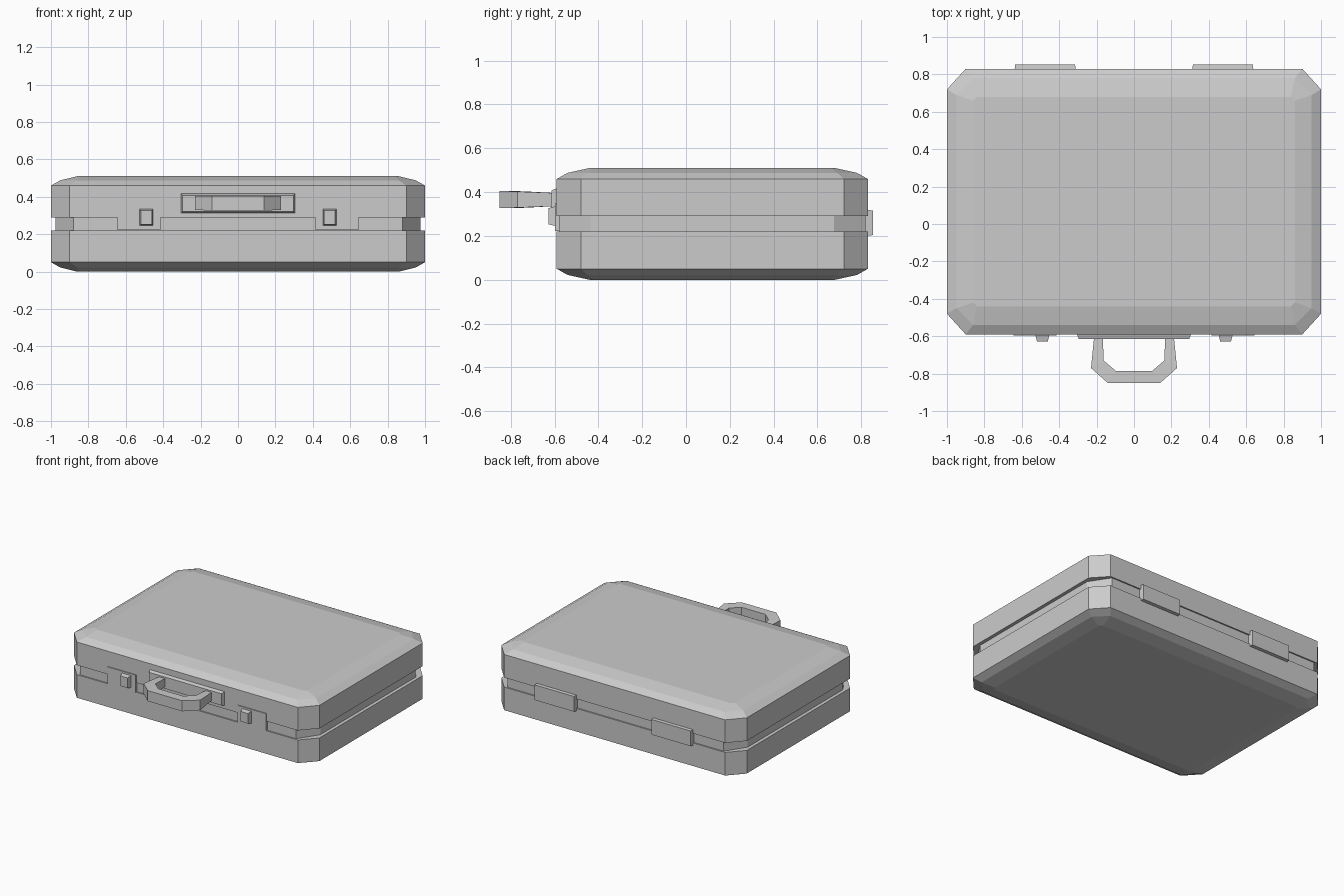
import bpy, bmesh

cube = bpy.data.objects.get("Cube")
if cube:
    bpy.data.objects.remove(cube, do_unlink=True)

grey = bpy.data.materials.new("plain grey")
grey.use_nodes = True
grey.diffuse_color = (0.6, 0.6, 0.6, 1)
grey.node_tree.nodes["Principled BSDF"].inputs["Base Color"].default_value = (0.6, 0.6, 0.6, 1)

MID_Y = 0.12  # middle of the case from front to back


def loft(name, rings):
    """Skin a stack of equal-length closed rings and cap both ends."""
    bm = bmesh.new()
    loops = [[bm.verts.new(p) for p in ring] for ring in rings]
    for a, b in zip(loops, loops[1:]):
        for i in range(len(a)):
            j = (i + 1) % len(a)
            bm.faces.new((a[i], a[j], b[j], b[i]))
    bm.faces.new(loops[0])
    bm.faces.new(loops[-1])
    bmesh.ops.recalc_face_normals(bm, faces=bm.faces)
    mesh = bpy.data.meshes.new(name)
    bm.to_mesh(mesh)
    bm.free()
    mesh.materials.append(grey)
    obj = bpy.data.objects.new(name, mesh)
    bpy.context.collection.objects.link(obj)
    return obj


def octagon(hx, hy, cx, cy, z):
    """Rectangle with cut corners, lying flat at height z."""
    quarter = [(hx, hy - cy), (hx - cx, hy)]
    pts = quarter + [(-x, y) for x, y in reversed(quarter)]
    pts += [(-x, -y) for x, y in pts]
    return [(x, y + MID_Y, z) for x, y in pts]


def plate(name, x, z, y_back, y_front, hx, hz, taper):
    """Upright block whose outer face is narrowed by taper."""
    def ring(y, t):
        return [(x + sx * (hx - t), y, z + sz * (hz - t))
                for sx, sz in ((-1, -1), (1, -1), (1, 1), (-1, 1))]
    return loft(name, [ring(y_back, 0), ring(y_front, taper)])


# Two matching shells with softened outer faces
def shell(name, height):
    return loft(name, [
        octagon(1.0, 0.71, 0.10, 0.11, height(0.22)),
        octagon(1.0, 0.71, 0.10, 0.11, height(0.05)),
        octagon(0.95, 0.66, 0.09, 0.09, height(0.022)),
        octagon(0.86, 0.56, 0.02, 0.02, height(0.0))])


shell("lower_shell", lambda z: z)
shell("upper_shell", lambda z: 0.51 - z)

# Recessed band between the shells
loft("middle_band", [octagon(0.975, 0.70, 0.095, 0.145, z) for z in (0.2, 0.31)])

# Paired clasps and hinges
for side, sx in (("right", -1), ("left", 1)):
    plate(side + "_clasp_plate", sx * 0.53, 0.285, -0.57, -0.597, 0.115, 0.063, 0)
    plate(side + "_clasp_button", sx * 0.49, 0.29, -0.59, -0.627, 0.038, 0.046, 0.009)
    plate(side + "_hinge", sx * 0.475, 0.26, 0.80, 0.853, 0.166, 0.062, 0.006)

# Handle mount and carrying handle
plate("handle_mount", 0, 0.365, -0.58, -0.614, 0.308, 0.055, 0.012)

# Half path of the handle: outer point, inner point, half thickness
half = [((0.213, -0.60), (0.167, -0.60), 0.03),
        ((0.23, -0.77), (0.162, -0.73), 0.037),
        ((0.14, -0.85), (0.098, -0.785), 0.039)]
mirrored = [((-o[0], o[1]), (-i[0], i[1]), t) for o, i, t in reversed(half)]
loft("carrying_handle", [
    [(*o, 0.366 - t), (*i, 0.366 - t), (*i, 0.366 + t), (*o, 0.366 + t)]
    for o, i, t in half + mirrored])
